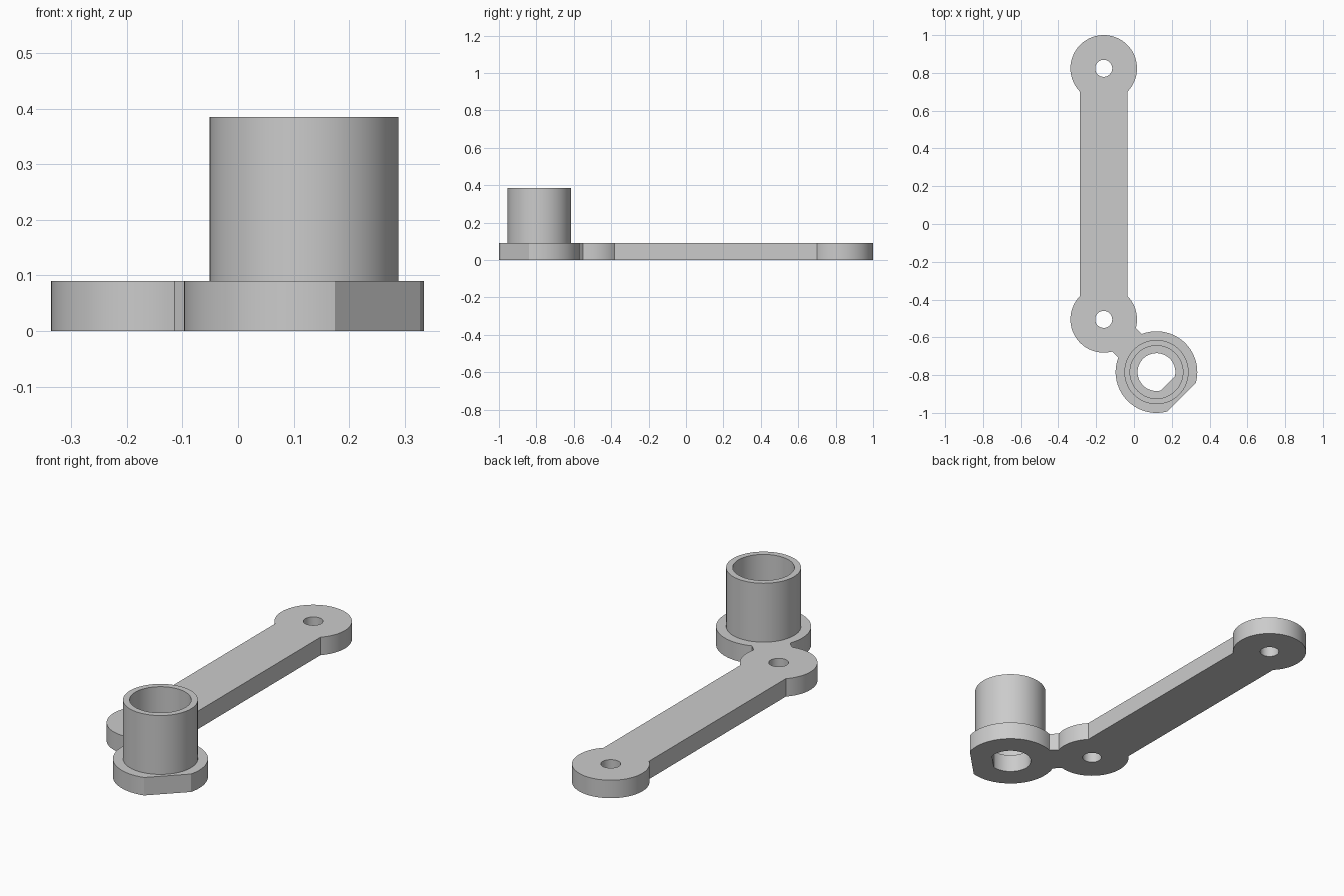
import bpy
import bmesh
from math import sin, cos, asin, acos, radians, degrees, ceil
from mathutils import Vector

if "Cube" in bpy.data.objects:
    bpy.data.objects.remove(bpy.data.objects["Cube"], do_unlink=True)

# Main dimensions
THICK = 0.09
TUBE_TOP = 0.385
EYE_R, DISC_R = 0.176, 0.216
ARM_HALF, NECK_HALF = 0.126, 0.088
FAR_EYE = Vector((-0.16, 0.824))
NEAR_EYE = Vector((-0.16, -0.505))
DISC = Vector((0.119, -0.784))
DIAG = 315  # direction of the neck and of both flats, in degrees

grey = bpy.data.materials.new("light grey")
grey.use_nodes = True
colour = (0.6, 0.6, 0.6, 1)
grey.diffuse_color = colour
grey.node_tree.nodes["Principled BSDF"].inputs["Base Color"].default_value = colour


def arc(centre, r, start, end):
    """Points along an arc, angles in degrees, both ends included."""
    n = max(2, ceil((end - start) / 5))
    angles = [radians(start + (end - start) * i / n) for i in range(n + 1)]
    return [(centre.x + r * cos(a), centre.y + r * sin(a)) for a in angles]


def circle(centre, r):
    return arc(centre, r, 0, 360)[:-1]


def extrude_outline(name, loops, z0, z1, open_bottom=False):
    """Fill the loops (inner ones become holes) and extrude from z0 to z1."""
    curve = bpy.data.curves.new(name + "_outline", "CURVE")
    curve.dimensions = "2D"
    curve.fill_mode = "BOTH"
    curve.extrude = (z1 - z0) / 2
    for loop in loops:
        spline = curve.splines.new("POLY")
        spline.points.add(len(loop) - 1)
        for point, (x, y) in zip(spline.points, loop):
            point.co = (x, y, 0, 1)
        spline.use_cyclic_u = True
    helper = bpy.data.objects.new(name + "_outline", curve)
    bpy.context.collection.objects.link(helper)
    bpy.context.view_layer.update()
    deps = bpy.context.evaluated_depsgraph_get()
    mesh = bpy.data.meshes.new_from_object(helper.evaluated_get(deps))
    bpy.data.objects.remove(helper, do_unlink=True)

    bm = bmesh.new()
    bm.from_mesh(mesh)
    bmesh.ops.remove_doubles(bm, verts=bm.verts, dist=0.0001)
    bmesh.ops.translate(bm, verts=bm.verts, vec=(0, 0, (z0 + z1) / 2))
    bmesh.ops.recalc_face_normals(bm, faces=bm.faces)
    if open_bottom:
        floor = [f for f in bm.faces if f.calc_center_median().z < z0 + 0.001]
        bmesh.ops.delete(bm, geom=floor, context="FACES")
    bm.to_mesh(mesh)
    bm.free()

    mesh.name = name
    mesh.materials.clear()
    mesh.materials.append(grey)
    obj = bpy.data.objects.new(name, mesh)
    bpy.context.collection.objects.link(obj)
    bpy.ops.object.select_all(action="DESELECT")
    obj.select_set(True)
    bpy.context.view_layer.objects.active = obj
    bpy.ops.object.shade_smooth_by_angle(angle=radians(20))
    return obj


# Half angles where the straight edges meet the round ends
arm = degrees(asin(ARM_HALF / EYE_R))
neck_eye = degrees(asin(NECK_HALF / EYE_R))
neck_disc = degrees(asin(NECK_HALF / DISC_R))
flat = degrees(acos(0.187 / DISC_R))
hole_flat = degrees(acos(0.085 / 0.1))

# Lever plate: two eyes, arm, neck and flat-sided disc in one outline
outline = (arc(FAR_EYE, EYE_R, arm - 90, 270 - arm)
           + arc(NEAR_EYE, EYE_R, 90 + arm, DIAG - neck_eye)
           + arc(DISC, DISC_R, DIAG - 180 + neck_disc, DIAG - flat)
           + arc(DISC, DISC_R, DIAG + flat, DIAG + 180 - neck_disc)
           + arc(NEAR_EYE, EYE_R, DIAG + neck_eye, 450 - arm))
d_hole = arc(DISC, 0.1, DIAG - 360 + hole_flat, DIAG - hole_flat)
pin_holes = [circle(c, 0.045) for c in (FAR_EYE, NEAR_EYE)]
extrude_outline("lever_plate", [outline, d_hole] + pin_holes, 0, THICK)

# Tube standing on the disc, its bore stopping at the plate
extrude_outline("tube", [circle(DISC, 0.17), circle(DISC, 0.14)],
                THICK, TUBE_TOP, open_bottom=True)
